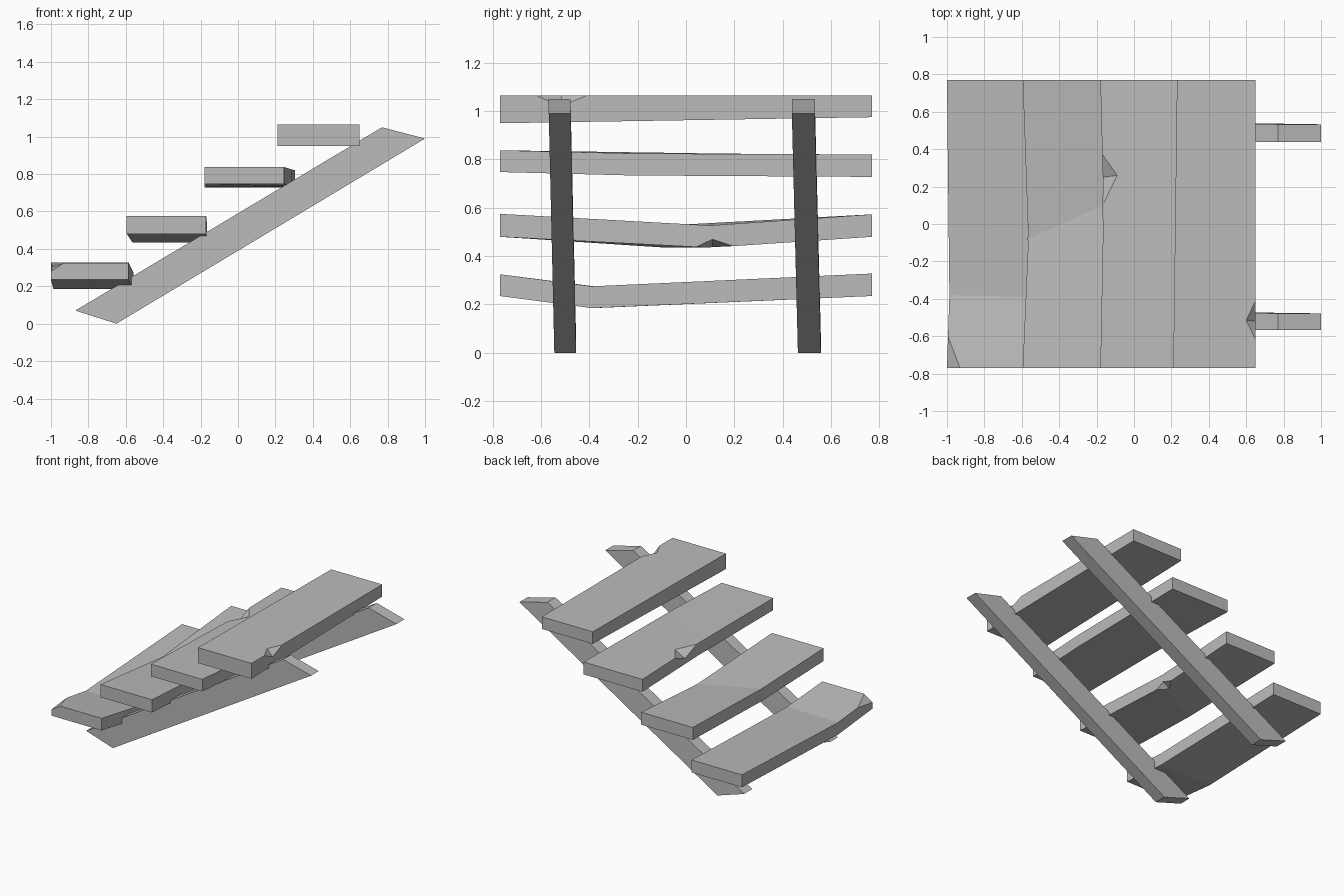
import bpy
import bmesh
from mathutils import Vector

old = bpy.data.objects.get("Cube")
if old:
    bpy.data.objects.remove(old, do_unlink=True)

# Single weathered grey
grey = bpy.data.materials.new("weathered_grey")
grey.use_nodes = True
colour = (0.5, 0.5, 0.5, 1)
grey.diffuse_color = colour
grey.node_tree.nodes["Principled BSDF"].inputs["Base Color"].default_value = colour


def add_object(name, bm):
    bmesh.ops.recalc_face_normals(bm, faces=bm.faces)
    mesh = bpy.data.meshes.new(name)
    bm.to_mesh(mesh)
    bm.free()
    mesh.materials.append(grey)
    obj = bpy.data.objects.new(name, mesh)
    bpy.context.collection.objects.link(obj)
    return obj


def loft(name, rings):
    """Skin a row of four-cornered cross-sections and cap both ends."""
    bm = bmesh.new()
    loops = [[bm.verts.new(p) for p in ring] for ring in rings]
    for a, b in zip(loops, loops[1:]):
        for i in range(4):
            j = (i + 1) % 4
            bm.faces.new((a[i], a[j], b[j], b[i]))
    bm.faces.new(loops[0])
    bm.faces.new(loops[-1])
    return add_object(name, bm)


def tread(name, sections):
    """Each section: left (x, y), right (x, y), underside and top heights."""
    return loft(name, [[(*l, lo), (*r, lo), (*r, hi), (*l, hi)]
                       for l, r, lo, hi in sections])


def cut(obj, points):
    """Subtract the convex hull of the points."""
    bm = bmesh.new()
    for p in points:
        bm.verts.new(p)
    bmesh.ops.convex_hull(bm, input=bm.verts)
    cutter = add_object("chip_cutter", bm)
    cutter.hide_render = True
    mod = obj.modifiers.new("chip", "BOOLEAN")
    mod.operation = "DIFFERENCE"
    mod.solver = "EXACT"
    mod.object = cutter
    bpy.context.view_layer.objects.active = obj
    bpy.ops.object.modifier_apply(modifier=mod.name)
    bpy.data.objects.remove(cutter, do_unlink=True)


def edge_chip(obj, start, end, inner, side):
    """Wedge-shaped nick along an edge, oversized so it cuts cleanly."""
    a, b, i, s = map(Vector, (start, end, inner, side))
    mid = (i + s) / 2
    cut(obj, [2 * a - mid, 2 * b - mid, 1.5 * i - s / 2, 1.5 * s - i / 2])


def corner_chip(obj, corner, *points):
    pts = [Vector(p) for p in points]
    centre = sum(pts, Vector()) / 3
    cut(obj, [2 * p - centre for p in pts] + [3 * Vector(corner) - 2 * centre])


F, B = -0.77, 0.77  # front and back ends of the treads

# Lowest tread: sagging near the front, one broken corner
first = tread("tread_1", [
    ((-1.0, F), (-0.585, F), 0.235, 0.325),
    ((-0.987, -0.38), (-0.56, -0.39), 0.185, 0.275),
    ((-1.0, B), (-0.585, B), 0.235, 0.328)])
corner_chip(first, (-1, F, 0.325),
            (-0.93, F, 0.325), (-0.992, -0.61, 0.304), (-1, F, 0.28))

# Second tread: diagonal sag, nick under its rear edge
second = tread("tread_2", [
    ((-0.595, F), (-0.17, F), 0.48, 0.575),
    ((-0.565, -0.08), (-0.165, 0.10), 0.435, 0.527),
    ((-0.595, B), (-0.17, B), 0.48, 0.573)])
edge_chip(second, (-0.165, 0.04, 0.437), (-0.165, 0.2, 0.44),
          (-0.22, 0.11, 0.436), (-0.165, 0.11, 0.47))

# Third tread: widening to the back, nick on its leading edge
third = tread("tread_3", [
    ((-0.18, F), (0.245, F), 0.748, 0.838),
    ((-0.163, 0.1), (0.285, -0.23), 0.734, 0.825),
    ((-0.18, B), (0.305, B), 0.728, 0.82)])
edge_chip(third, (-0.163, 0.11, 0.825), (-0.168, 0.37, 0.823),
          (-0.09, 0.26, 0.823), (-0.165, 0.25, 0.775))

# Top tread: tapered underside, nick on its rear edge
fourth = tread("tread_4", [
    ((0.21, F), (0.65, F), 0.95, 1.065),
    ((0.23, B), (0.65, B), 0.975, 1.065)])
edge_chip(fourth, (0.65, -0.62, 1.065), (0.65, -0.41, 1.065),
          (0.60, -0.515, 1.065), (0.65, -0.52, 1.02))

# Two leaning support rails, both drifting slightly forward as they rise
for name, y_low, y_high, width in (("front_rail", -0.545, -0.568, 0.09),
                                   ("back_rail", 0.463, 0.438, 0.095)):
    loft(name, [
        [(x1, y, z1), (x1, y + width, z1), (x2, y + width, z2), (x2, y, z2)]
        for y, x1, z1, x2, z2 in ((y_low, -0.87, 0.07, -0.65, 0.0),
                                  (y_high, 0.77, 1.05, 1.0, 0.99))])
